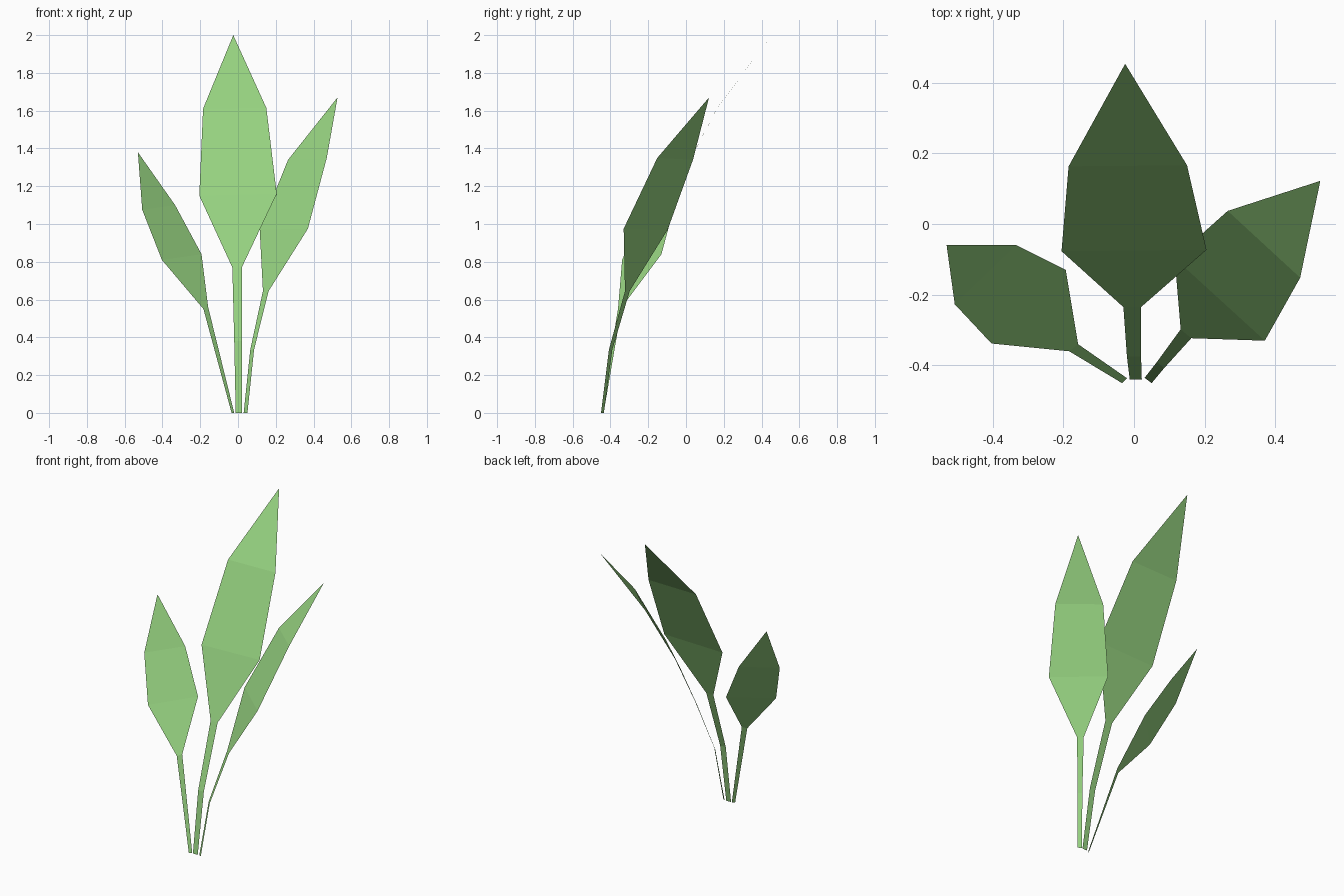
import bpy
import bmesh

green = bpy.data.materials.new("leaf green")
green.diffuse_color = (0.305, 0.645, 0.216, 1.0)


def make_leaf(name, rows, tip):
    """Single folded sheet: (left edge, right edge) cross rows from stem foot up to a tip."""
    bm = bmesh.new()
    pairs = [(bm.verts.new(l), bm.verts.new(r)) for l, r in rows]
    for (l0, r0), (l1, r1) in zip(pairs, pairs[1:]):
        bm.faces.new((l0, r0, r1, l1))
    bm.faces.new((*pairs[-1], bm.verts.new(tip)))
    mesh = bpy.data.meshes.new(name)
    bm.to_mesh(mesh)
    bm.free()
    mesh.materials.append(green)
    obj = bpy.data.objects.new(name, mesh)
    bpy.context.collection.objects.link(obj)
    return obj


# Tall middle leaf leaning back
make_leaf("middle_leaf", [
    ((-0.012, -0.44, 0.0), (0.022, -0.44, 0.0)),
    ((-0.02, -0.375, 0.38), (0.02, -0.375, 0.38)),
    ((-0.03, -0.235, 0.77), (0.02, -0.235, 0.77)),
    ((-0.205, -0.077, 1.15), (0.205, -0.073, 1.16)),
    ((-0.185, 0.163, 1.61), (0.15, 0.166, 1.615)),
], (-0.025, 0.453, 2.0))

# Right leaf leaning out and back
make_leaf("right_leaf", [
    ((0.03, -0.435, 0.0), (0.05, -0.45, 0.0)),
    ((0.065, -0.39, 0.335), (0.085, -0.408, 0.335)),
    ((0.132, -0.298, 0.645), (0.162, -0.323, 0.645)),
    ((0.115, -0.097, 0.97), (0.37, -0.33, 0.975)),
    ((0.265, 0.037, 1.34), (0.47, -0.152, 1.35)),
], (0.527, 0.122, 1.67))

# Short left leaf
make_leaf("left_leaf", [
    ((-0.034, -0.45, 0.0), (-0.02, -0.436, 0.0)),
    ((-0.183, -0.36, 0.55), (-0.158, -0.34, 0.56)),
    ((-0.403, -0.338, 0.81), (-0.193, -0.13, 0.84)),
    ((-0.507, -0.227, 1.075), (-0.333, -0.06, 1.10)),
], (-0.53, -0.06, 1.38))
